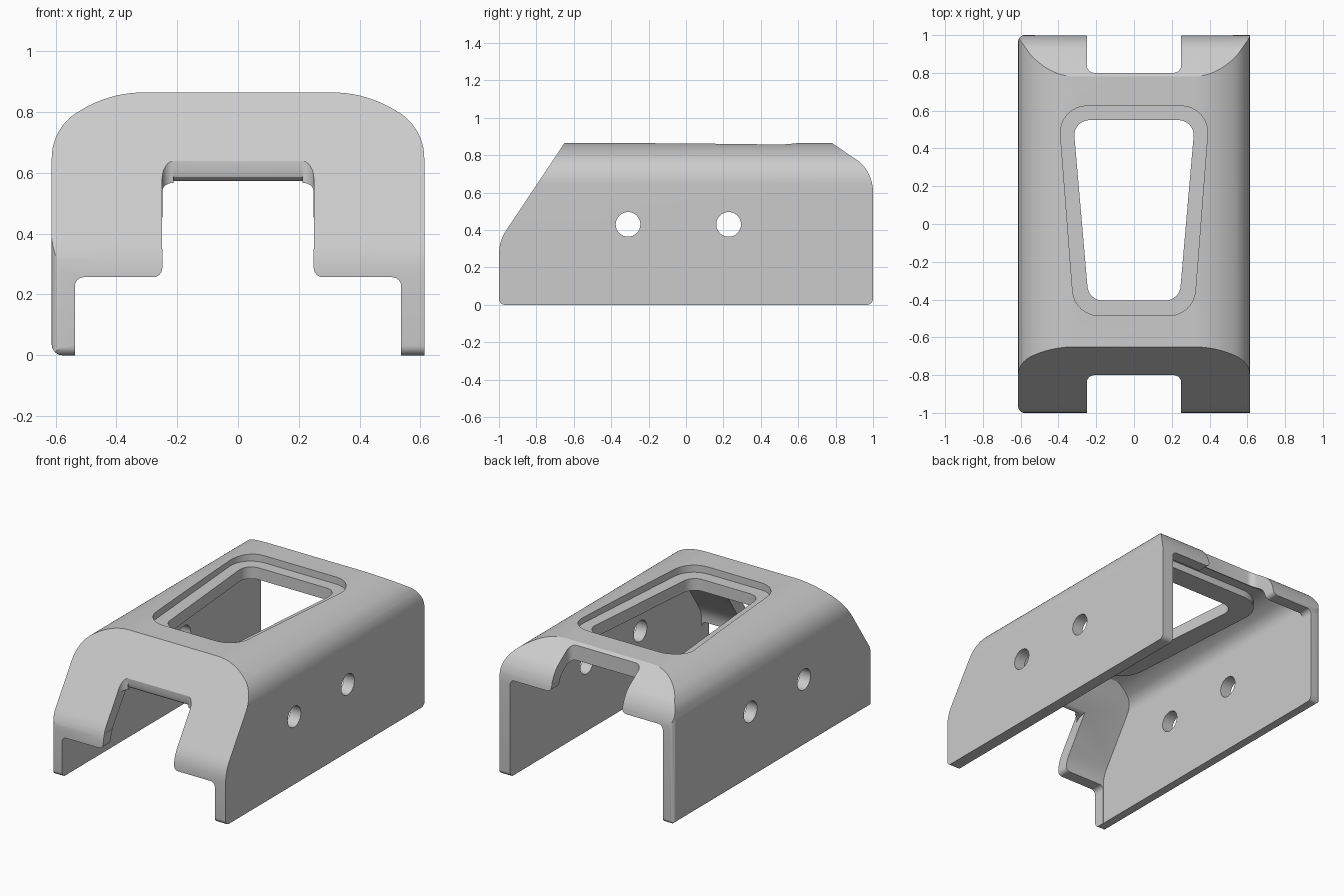
import bpy, bmesh, math
from mathutils import Vector
from mathutils.geometry import interpolate_bezier

cube = bpy.data.objects.get("Cube")
if cube:
    bpy.data.objects.remove(cube, do_unlink=True)

grey = bpy.data.materials.new("light_grey")
grey.use_nodes = True
grey.diffuse_color = (0.6, 0.6, 0.6, 1)
grey.node_tree.nodes["Principled BSDF"].inputs["Base Color"].default_value = (0.6, 0.6, 0.6, 1)


def curve(a, b, c, d, n=12):
    return [tuple(p)[:2] for p in interpolate_bezier(
        Vector((*a, 0)), Vector((*b, 0)), Vector((*c, 0)), Vector((*d, 0)), n)]


def rounded(corners, steps=6):
    """Polygon from (a, b, radius) corners, each rounded by its radius."""
    out, n = [], len(corners)
    for i, (a, b, r) in enumerate(corners):
        p = Vector((a, b))
        if r == 0:
            out.append((a, b))
            continue
        u = (Vector(corners[i - 1][:2]) - p).normalized()
        v = (Vector(corners[(i + 1) % n][:2]) - p).normalized()
        half = u.angle(v) / 2
        centre = p + (u + v).normalized() * (r / math.sin(half))
        s = p + u * (r / math.tan(half)) - centre
        e = p + v * (r / math.tan(half)) - centre
        sweep = s.angle_signed(e)
        for k in range(steps + 1):
            t = -sweep * k / steps
            out.append((centre.x + s.x * math.cos(t) - s.y * math.sin(t),
                        centre.y + s.x * math.sin(t) + s.y * math.cos(t)))
    return out


def prism(name, pts, axis, lo, hi):
    """Extrude a 2D outline along an axis: x uses (y, z), y uses (x, z), z uses (x, y)."""
    place = {"x": lambda p, h: (h, p[0], p[1]),
             "y": lambda p, h: (p[0], h, p[1]),
             "z": lambda p, h: (p[0], p[1], h)}[axis]
    bm = bmesh.new()
    a = [bm.verts.new(place(p, lo)) for p in pts]
    b = [bm.verts.new(place(p, hi)) for p in pts]
    bm.faces.new(a)
    bm.faces.new(b[::-1])
    for i in range(len(pts)):
        j = (i + 1) % len(pts)
        bm.faces.new((a[j], a[i], b[i], b[j]))
    bmesh.ops.recalc_face_normals(bm, faces=bm.faces)
    me = bpy.data.meshes.new(name)
    bm.to_mesh(me)
    bm.free()
    ob = bpy.data.objects.new(name, me)
    bpy.context.collection.objects.link(ob)
    return ob


def combine(ob, other, op):
    """Apply a boolean and discard the helper."""
    bpy.context.view_layer.objects.active = ob
    m = ob.modifiers.new("cut", "BOOLEAN")
    m.operation, m.object, m.solver = op, other, "EXACT"
    bpy.ops.object.modifier_apply(modifier=m.name)
    bpy.data.objects.remove(other, do_unlink=True)


def arch(inset):
    """Arched section of tangent shoulder and crown arcs, moved inward by inset."""
    half = []
    for cx, cz, r, a0, a1 in ((0.436, 0.649, 0.177, 0, 55.5), (0.31, 0.468, 0.397, 55.5, 90)):
        for k in range(11):
            t = math.radians(a0 + (a1 - a0) * k / 10)
            p = (cx + (r - inset) * math.cos(t), cz + (r - inset) * math.sin(t))
            if k or not half:
                half.append(p)
    return half + [(-a, b) for a, b in reversed(half)]


# Outer body: arched section trimmed by the side outline
W = 0.613
foot = rounded([(-W, 0.4, 0), (-W, 0, 0.035), (0, 0, 0)])[1:]
section = arch(0) + [p for p in foot[:-1]] + [(W, 0)]
body = prism("cover_shell", section, "y", -1.2, 1.2)
side = (rounded([(1, 0.5, 0), (1, -0.0005, 0.033), (-1, -0.0005, 0.033), (-1, 0.2, 0)])
        + curve((-1, 0.27), (-1, 0.35), (-0.965, 0.393), (-0.94, 0.43), 8)
        + [(-0.64, 0.88), (-0.64, 1), (0.758, 1), (0.758, 0.88)]
        + curve((0.92, 0.77), (0.96, 0.743), (1, 0.68), (1, 0.6), 10))
combine(body, prism("side_trim", side, "x", -1, 1), "INTERSECT")

# Softened vertical ends on the right wall only
plan = rounded([(-W - 0.0005, -1.0005, 0.035), (0.8, -1.0005, 0),
                (0.8, 1.0005, 0), (-W - 0.0005, 1.0005, 0.035)])
combine(body, prism("plan_trim", plan, "z", -0.5, 1.5), "INTERSECT")

# Hollow inside, following the outer form at wall thickness
hollow = arch(0.075)
cavity = prism("cavity", hollow + [(-0.538, -0.2), (0.538, -0.2)], "y", -1.2, 1.2)
inner = ([(0.925, -0.3), (-0.925, -0.3)]
         + curve((-0.925, 0.27), (-0.925, 0.32), (-0.9, 0.355), (-0.878, 0.388), 6)
         + [(-0.63, 0.76), (-0.615, 0.78), (-0.585, 0.792), (-0.5, 0.795), (0.74, 0.795)]
         + curve((0.875, 0.708), (0.905, 0.69), (0.925, 0.64), (0.925, 0.6), 6))
combine(cavity, prism("cavity_trim", inner, "x", -1, 1), "INTERSECT")
combine(body, cavity, "DIFFERENCE")


# End openings: wide below, narrow notch above
def opening(z, notch_top):
    right = [(0.537, -0.25, 0), (0.537, z, 0.03), (0.249, z, 0.03), (0.249, notch_top, 0)]
    return rounded(right + [(-a, b, r) for a, b, r in reversed(right)])


def end_notch(s, z0):
    return prism("end_notch", rounded([(-0.25, s * 1.2, 0), (0.25, s * 1.2, 0),
                                       (0.25, s * 0.8, 0.04), (-0.25, s * 0.8, 0.04)]),
                 "z", z0, 1.2)


combine(body, prism("front_opening", opening(0.257, 0.42), "y", -1.3, -0.81), "DIFFERENCE")
combine(body, end_notch(-1, 0.35), "DIFFERENCE")
combine(body, prism("back_opening", opening(0.62, 0.7), "y", 0.81, 1.3), "DIFFERENCE")
combine(body, end_notch(1, 0.66), "DIFFERENCE")

# Rounded underside lip above the front notch
lip_base = [(-0.9, 0.4), (-0.72, 0.4), (-0.72, 0.6), (-0.745, 0.586), (-0.757, 0.577),
            (-0.77, 0.572), (-0.8, 0.568), (-0.825, 0.55), (-0.845, 0.52), (-0.9, 0.45)]
lip_edge = [(-0.85, 0.5), (-0.76, 0.5), (-0.768, 0.574), (-0.783, 0.577),
            (-0.794, 0.586), (-0.801, 0.608), (-0.85, 0.608)]
combine(body, prism("lip_base", lip_base, "x", -0.249, 0.249), "DIFFERENCE")
combine(body, prism("lip_edge", lip_edge, "x", -0.212, 0.212), "DIFFERENCE")


# Tapered top window: thickened rim below, recessed ledge, through hole
def window(name, back, front, y0, y1, r, z0, z1):
    return prism(name, rounded([(-front, y0, r), (front, y0, r), (back, y1, r), (-back, y1, r)], 8),
                 "z", z0, z1)


combine(body, window("window_rim", 0.455, 0.37, -0.545, 0.69, 0.17, 0.745, 0.805), "UNION")
combine(body, window("window_recess", 0.401, 0.315, -0.485, 0.625, 0.14, 0.82, 1.1), "DIFFERENCE")
combine(body, window("window_hole", 0.323, 0.24, -0.405, 0.55, 0.08, 0.5, 1.2), "DIFFERENCE")

# Cross holes through both walls
for y in (-0.31, 0.228):
    ring = [(y + 0.066 * math.cos(i * math.tau / 32), 0.43 + 0.066 * math.sin(i * math.tau / 32))
            for i in range(32)]
    combine(body, prism("cross_hole", ring, "x", -1, 1), "DIFFERENCE")

body.data.materials.clear()
body.data.materials.append(grey)
for f in body.data.polygons:
    f.material_index = 0
bpy.ops.object.select_all(action="DESELECT")
body.select_set(True)
bpy.context.view_layer.objects.active = body
bpy.ops.object.shade_smooth_by_angle(angle=math.radians(25))
